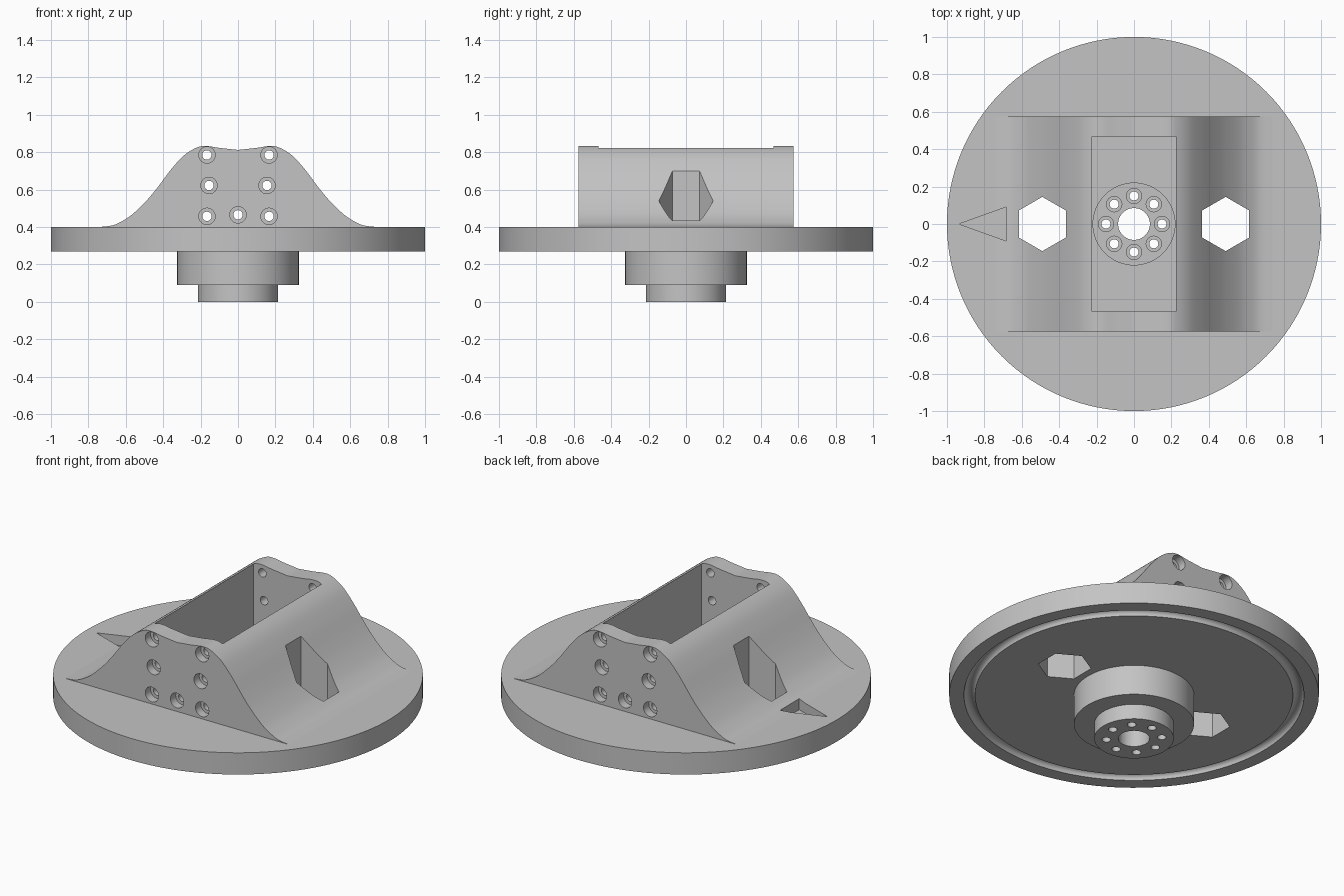
import bpy, bmesh
from math import sin, cos, pi, radians
from mathutils import Matrix, Vector

if "Cube" in bpy.data.objects:
    bpy.data.objects.remove(bpy.data.objects["Cube"], do_unlink=True)

grey = bpy.data.materials.new("plain grey")
grey.use_nodes = True
grey.diffuse_color = (0.55, 0.55, 0.55, 1)
grey.node_tree.nodes["Principled BSDF"].inputs["Base Color"].default_value = (0.55, 0.55, 0.55, 1)


def finish(bm, name):
    bmesh.ops.recalc_face_normals(bm, faces=bm.faces[:])
    mesh = bpy.data.meshes.new(name)
    bm.to_mesh(mesh)
    bm.free()
    mesh.materials.append(grey)
    obj = bpy.data.objects.new(name, mesh)
    bpy.context.collection.objects.link(obj)
    return obj


def lathe(bm, profile, segs, matrix=Matrix()):
    """Closed solid of revolution about z; profile starts and ends on the axis."""
    rings = []
    for r, z in profile:
        if r == 0:
            rings.append([bm.verts.new(matrix @ Vector((0, 0, z)))] * segs)
        else:
            rings.append([bm.verts.new(matrix @ Vector((r * cos(2 * pi * i / segs),
                          r * sin(2 * pi * i / segs), z))) for i in range(segs)])
    for a, b in zip(rings, rings[1:]):
        for i in range(segs):
            j = (i + 1) % segs
            quad = list(dict.fromkeys((a[i], a[j], b[j], b[i])))
            bm.faces.new(quad)


def prism(bm, points, direction):
    """Extrude a flat outline along a vector."""
    lower = [bm.verts.new(p) for p in points]
    upper = [bm.verts.new(Vector(p) + Vector(direction)) for p in points]
    bm.faces.new(lower)
    bm.faces.new(upper)
    for i in range(len(lower)):
        j = (i + 1) % len(lower)
        bm.faces.new((lower[i], lower[j], upper[j], upper[i]))


def smooth_path(pts, steps=6):
    """Catmull-Rom interpolation through the points."""
    pts = [Vector(p) for p in pts]
    ext = [2 * pts[0] - pts[1]] + pts + [2 * pts[-1] - pts[-2]]
    out = []
    for p0, p1, p2, p3 in zip(ext, ext[1:], ext[2:], ext[3:]):
        for k in range(steps):
            t = k / steps
            out.append(0.5 * (2 * p1 + (p2 - p0) * t + (2 * p0 - 5 * p1 + 4 * p2 - p3) * t * t
                              + (3 * p1 - p0 - 3 * p2 + p3) * t ** 3))
    return out + [pts[-1]]


def cut(obj, *cutters):
    for cutter in cutters:
        cutter.hide_render = True
        mod = obj.modifiers.new("cut", "BOOLEAN")
        mod.operation = "DIFFERENCE"
        mod.solver = "EXACT"
        mod.object = cutter
        bpy.context.view_layer.objects.active = obj
        bpy.ops.object.modifier_apply(modifier=mod.name)


# Round flange with stepped hub below and a ring groove in its underside
groove = [(0.89 + 0.03 * cos(pi - pi * i / 8), 0.27 + 0.03 * sin(pi * i / 8)) for i in range(9)]
bm = bmesh.new()
lathe(bm, [(0, 0), (0.215, 0), (0.215, 0.09), (0.325, 0.09), (0.325, 0.27)] + groove
      + [(1, 0.27), (1, 0.4), (0, 0.4)], 128)
flange = finish(bm, "flange_and_hub")

# Bell-shaped saddle block
half = smooth_path([(0, 0.812), (0.1, 0.823), (0.17, 0.833), (0.22, 0.825), (0.29, 0.782),
                    (0.36, 0.705), (0.43, 0.612), (0.49, 0.54), (0.56, 0.472), (0.615, 0.434),
                    (0.67, 0.409), (0.74, 0.4)])
outline = [(-p.x, p.y) for p in reversed(half[1:])] + [(p.x, p.y) for p in half]
outline += [(0.74, 0.37), (-0.74, 0.37)]
bm = bmesh.new()
prism(bm, [(x, -0.575, z) for x, z in outline], (0, 1.15, 0))
saddle = finish(bm, "saddle_block")

# Hexagonal through holes on both sides
bm = bmesh.new()
for side in (-1, 1):
    prism(bm, [(side * 0.49 + 0.145 * sin(i * pi / 3), 0.145 * cos(i * pi / 3), 0.2)
               for i in range(6)], (0, 0, 0.8))
hex_cutter = finish(bm, "hex_hole_cutter")

# Rectangular pocket
bm = bmesh.new()
prism(bm, [(-0.225, -0.467, 0.3), (0.225, -0.467, 0.3), (0.225, 0.467, 0.3),
           (-0.225, 0.467, 0.3)], (0, 0, 0.8))
pocket_cutter = finish(bm, "pocket_cutter")

# Counterbored screw holes through the two end walls
bm = bmesh.new()
spots = [(0, 0.465)]
for side in (-1, 1):
    spots += [(side * 0.166, 0.785), (side * 0.155, 0.622), (side * 0.166, 0.457)]
for end in (-1, 1):
    for x, z in spots:
        turn = Matrix.Translation((x, end * 0.575, z)) @ Matrix.Rotation(end * pi / 2, 4, "X")
        lathe(bm, [(0, -0.05), (0.044, -0.05), (0.044, 0.05), (0.025, 0.05),
                   (0.025, 0.15), (0, 0.15)], 24, turn)
wall_cutter = finish(bm, "wall_screw_cutter")

# Round hub recess
bm = bmesh.new()
lathe(bm, [(0, 0.11), (0.219, 0.11), (0.219, 0.5), (0, 0.5)], 64)
recess_cutter = finish(bm, "hub_recess_cutter")

# Centre bore and ring of counterbored screw holes in the hub floor
bm = bmesh.new()
lathe(bm, [(0, -0.1), (0.085, -0.1), (0.085, 0.3), (0, 0.3)], 48)
for i in range(8):
    place = Matrix.Translation((0.15 * cos(i * pi / 4), 0.15 * sin(i * pi / 4), 0))
    lathe(bm, [(0, -0.1), (0.024, -0.1), (0.024, 0.06), (0.041, 0.06), (0.041, 0.3), (0, 0.3)],
          24, place)
hub_cutter = finish(bm, "hub_hole_cutter")

# Shallow triangular pointer on the right side
bm = bmesh.new()
prism(bm, [(-0.935, 0, 0.34), (-0.685, -0.09, 0.34), (-0.685, 0.09, 0.34)], (0, 0, 0.3))
pointer_cutter = finish(bm, "pointer_cutter")

cut(saddle, pocket_cutter, hex_cutter, wall_cutter, pointer_cutter)
cut(flange, recess_cutter, hub_cutter, hex_cutter, pointer_cutter)

for cutter in (pocket_cutter, hex_cutter, wall_cutter, recess_cutter, hub_cutter, pointer_cutter):
    bpy.data.objects.remove(cutter, do_unlink=True)

# Smooth curved surfaces, crisp edges
bpy.ops.object.select_all(action="DESELECT")
for obj in (flange, saddle):
    obj.select_set(True)
bpy.context.view_layer.objects.active = flange
bpy.ops.object.shade_smooth_by_angle(angle=radians(32))
